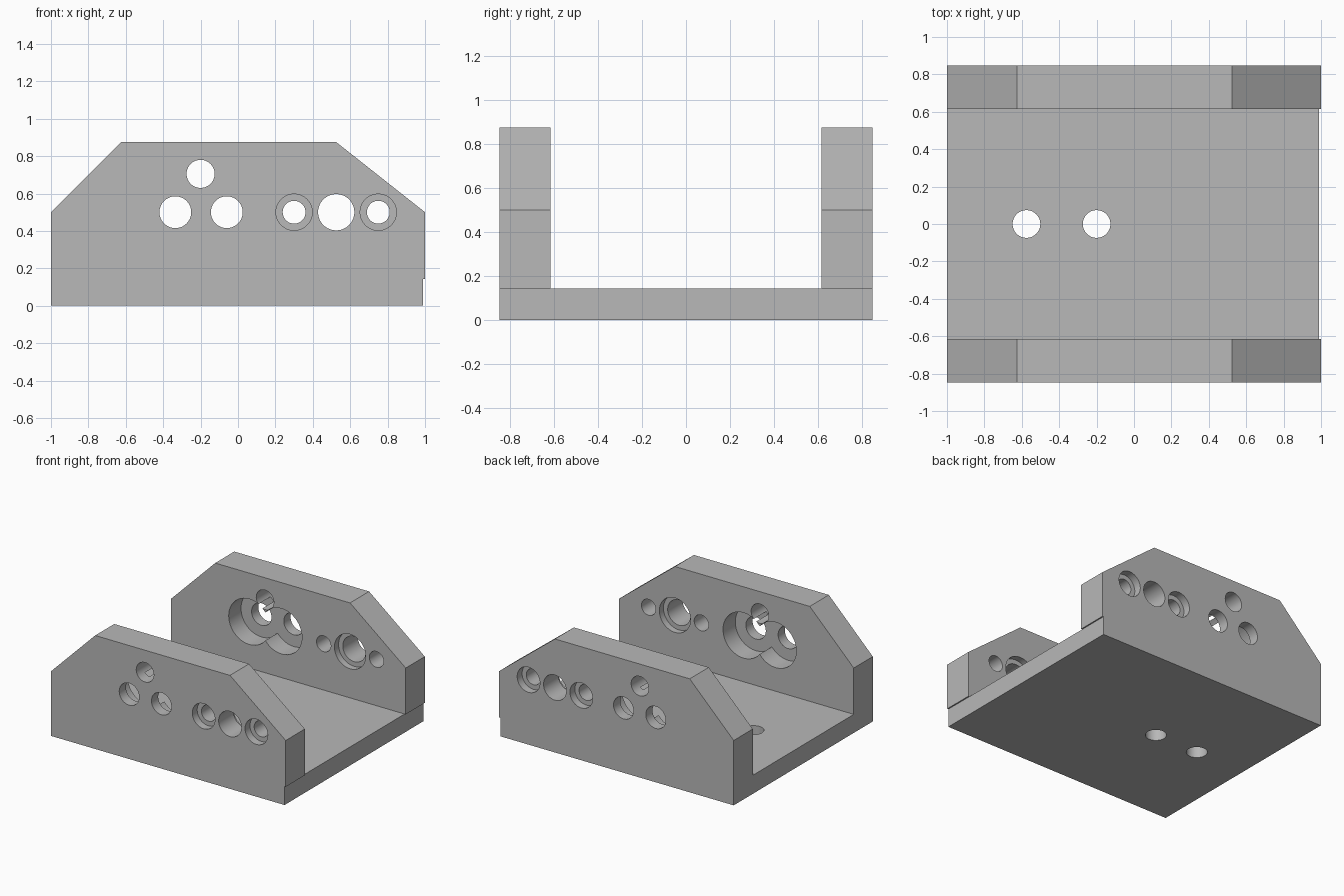
import bpy, bmesh, math
from mathutils import Matrix

default = bpy.data.objects.get("Cube")
if default:
    bpy.data.objects.remove(default, do_unlink=True)

HALF_W = 0.847    # outer half width
INNER = 0.615     # inner face of each cheek
FLOOR = 0.143     # top of the base plate
ROW = 0.5         # height of the main hole row

grey = bpy.data.materials.new("machined grey")
grey.use_nodes = True
colour = (0.48, 0.48, 0.48, 1)
grey.diffuse_color = colour
grey.node_tree.nodes["Principled BSDF"].inputs["Base Color"].default_value = colour


def add_object(name, bm):
    bmesh.ops.recalc_face_normals(bm, faces=bm.faces)
    mesh = bpy.data.meshes.new(name)
    bm.to_mesh(mesh)
    bm.free()
    mesh.materials.append(grey)
    obj = bpy.data.objects.new(name, mesh)
    bpy.context.collection.objects.link(obj)
    return obj


def extrude_profile(name, profile, half):
    """Extrude an x-z outline from y = -half to y = half."""
    bm = bmesh.new()
    face = bm.faces.new([bm.verts.new((x, -half, z)) for x, z in profile])
    moved = bmesh.ops.extrude_face_region(bm, geom=[face])["geom"]
    verts = [v for v in moved if isinstance(v, bmesh.types.BMVert)]
    bmesh.ops.translate(bm, verts=verts, vec=(0, 2 * half, 0))
    return add_object(name, bm)


def cylinder(name, centre, radius, length, axis):
    bm = bmesh.new()
    turn = Matrix.Rotation(math.pi / 2, 4, "X") if axis == "Y" else Matrix()
    bmesh.ops.create_cone(bm, cap_ends=True, segments=64, radius1=radius,
                          radius2=radius, depth=length,
                          matrix=Matrix.Translation(centre) @ turn)
    return add_object(name, bm)


# Solid bracket block: chamfered cheeks, base slightly short at the +x end
bracket = extrude_profile("bracket", [
    (-1, 0), (0.99, 0), (0.99, FLOOR), (1, FLOOR), (1, ROW),
    (0.525, 0.875), (-0.625, 0.875), (-1, ROW)], HALF_W)

# Channel between the cheeks
cutters = [extrude_profile("channel_cutter", [
    (-1.2, FLOOR), (1.2, FLOOR), (1.2, 1.2), (-1.2, 1.2)], INNER)]

# Holes through both cheeks
for x, z, r in [(-0.335, ROW, 0.085), (-0.06, ROW, 0.085), (-0.2, 0.705, 0.075),
                (0.3, ROW, 0.061), (0.525, ROW, 0.097), (0.75, ROW, 0.061)]:
    cutters.append(cylinder("hole_cutter", (x, 0, z), r, 2, "Y"))

# Recesses on the inner faces
for x, r, depth in [(-0.335, 0.175, 0.15), (-0.06, 0.175, 0.15), (0.525, 0.133, 0.05)]:
    cutters.append(cylinder("inner_recess_cutter", (x, 0, ROW), r,
                            2 * (INNER + depth), "Y"))

# Recesses on the outer faces
for side in (-1, 1):
    for x in (0.3, 0.75):
        cutters.append(cylinder("outer_recess_cutter", (x, side * HALF_W, ROW),
                                0.097, 0.12, "Y"))

# Mounting holes in the base
for x in (-0.575, -0.2):
    cutters.append(cylinder("base_hole_cutter", (x, 0, 0), 0.074, 0.6, "Z"))

# Cut everything out of the block
bpy.ops.object.select_all(action="DESELECT")
bpy.context.view_layer.objects.active = bracket
bracket.select_set(True)
for cutter in cutters:
    mod = bracket.modifiers.new("cut", "BOOLEAN")
    mod.operation = "DIFFERENCE"
    mod.solver = "EXACT"
    mod.object = cutter
    bpy.ops.object.modifier_apply(modifier=mod.name)
    bpy.data.objects.remove(cutter, do_unlink=True)

bpy.ops.object.shade_smooth_by_angle(angle=math.radians(30))
